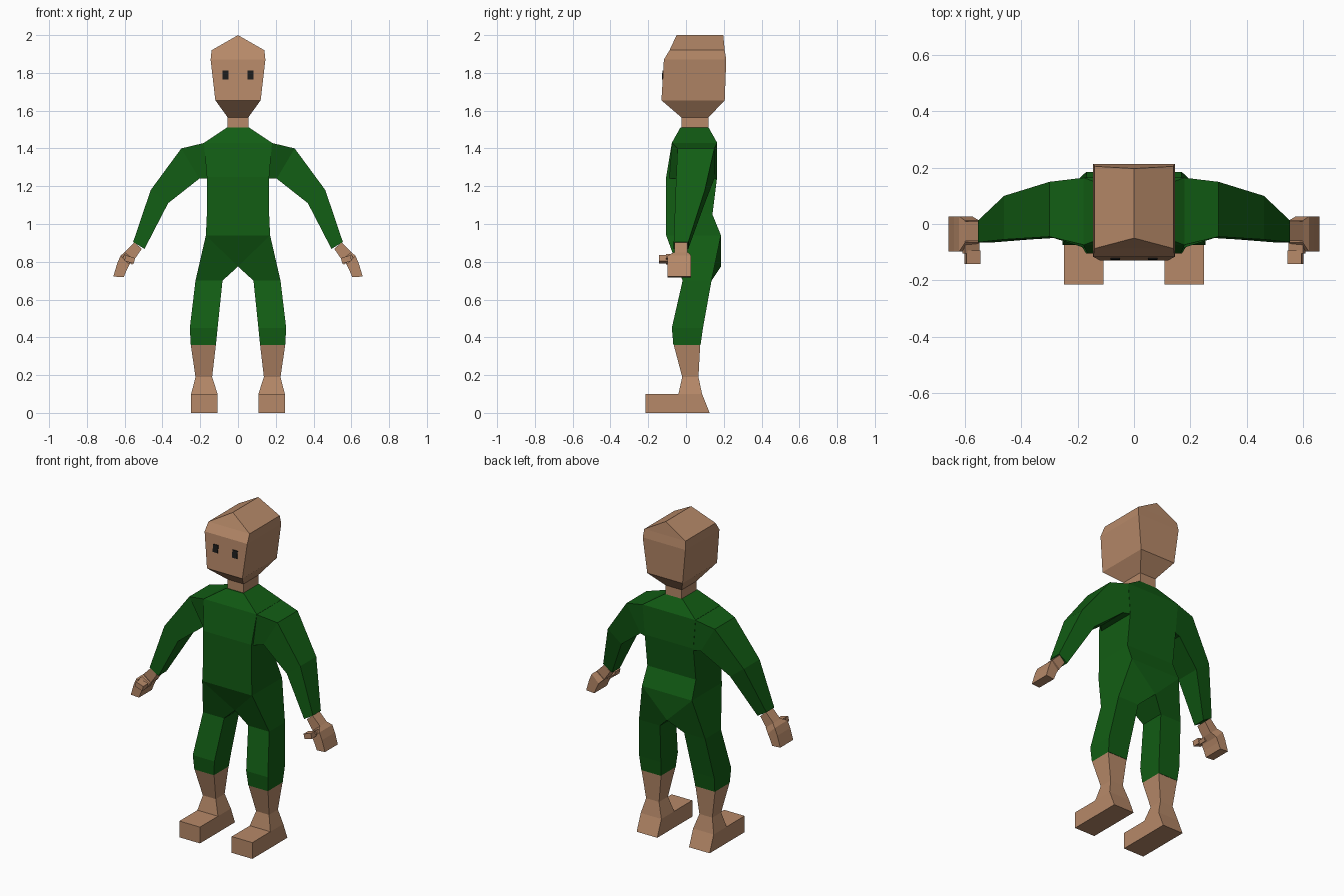
import bpy, bmesh


def material(name, rgb):
    m = bpy.data.materials.new(name)
    m.diffuse_color = (*rgb, 1)
    return m


SKIN = material("skin", (0.47, 0.25, 0.14))
GREEN = material("green cloth", (0.006, 0.11, 0.007))
DARK = material("dark eye", (0.012, 0.012, 0.012))


def ring(xi, zi, xo, zo, y0, y1, y0i=None):
    """Four corners: inner/lower edge (xi, zi) and outer/upper edge (xo, zo)."""
    y0i = y0 if y0i is None else y0i
    return [(xi, y0i, zi), (xo, y0, zo), (xo, y1, zo), (xi, y1, zi)]


def level(hw, y0, y1, z):
    return ring(-hw, z, hw, z, y0, y1)


def loft(name, rings, mat, mirror=False, caps=(True, True)):
    bm = bmesh.new()
    rows = [[bm.verts.new(p) for p in r] for r in rings]
    for a, b in zip(rows, rows[1:]):
        for i in range(4):
            j = (i + 1) % 4
            bm.faces.new((a[i], a[j], b[j], b[i]))
    if caps[0]:
        bm.faces.new(rows[0][::-1])
    if caps[1]:
        bm.faces.new(rows[-1])
    bmesh.ops.remove_doubles(bm, verts=bm.verts[:], dist=0.0005)
    bmesh.ops.recalc_face_normals(bm, faces=bm.faces[:])
    me = bpy.data.meshes.new(name)
    bm.to_mesh(me)
    bm.free()
    me.materials.append(mat)
    ob = bpy.data.objects.new(name, me)
    bpy.context.collection.objects.link(ob)
    if mirror:
        ob.modifiers.new("mirror", 'MIRROR').use_axis[0] = True
    return ob


# Head with a gabled crown, and neck
loft("head", [
    level(0.055, -0.025, 0.12, 1.565),
    ring(-0.12, 1.655, 0.12, 1.655, -0.13, 0.205),
    level(0.145, -0.117, 0.213, 1.87),
    level(0.14, -0.087, 0.205, 1.92),
    level(0.0, -0.05, 0.197, 2.0)], SKIN, caps=(True, False))
loft("neck", [level(0.055, -0.025, 0.12, z) for z in (1.50, 1.57)], SKIN)

# Eyes: thin plates following the sloping face
loft("eyes", [
    level(0.017, -0.128, -0.119, 1.765),
    level(0.017, -0.125, -0.116, 1.812)], DARK, mirror=True)
for v in bpy.data.objects["eyes"].data.vertices:
    v.co.x += 0.066

# Torso running from the crotch ridge to the collar
loft("torso", [
    level(0.0, -0.03, 0.185, 0.775),
    level(0.17, -0.105, 0.185, 0.94),
    level(0.165, -0.105, 0.14, 1.05),
    level(0.165, -0.105, 0.165, 1.25),
    level(0.18, -0.075, 0.165, 1.43),
    level(0.06, -0.03, 0.12, 1.51)], GREEN, caps=(False, True))

# Sleeves
loft("sleeve", [
    ring(0.16, 1.24, 0.175, 1.43, -0.075, 0.165, -0.09),
    ring(0.205, 1.24, 0.30, 1.40, -0.045, 0.15),
    ring(0.37, 1.11, 0.462, 1.18, -0.055, 0.10),
    ring(0.495, 0.868, 0.555, 0.905, -0.065, 0.012)],
    GREEN, mirror=True, caps=(False, True))

# Hands: wrist, palm and thumb
loft("wrist", [
    ring(0.51, 0.868, 0.548, 0.903, -0.06, 0.008),
    ring(0.55, 0.81, 0.60, 0.85, -0.06, 0.008)], SKIN, mirror=True)
loft("hand", [
    ring(0.55, 0.81, 0.60, 0.85, -0.065, 0.012),
    ring(0.575, 0.785, 0.622, 0.832, -0.098, 0.027),
    ring(0.59, 0.755, 0.64, 0.79, -0.098, 0.027),
    ring(0.605, 0.718, 0.66, 0.722, -0.098, 0.027)], SKIN, mirror=True)
loft("thumb", [
    ring(0.55, 0.805, 0.60, 0.84, -0.105, -0.05),
    ring(0.56, 0.785, 0.61, 0.82, -0.105, -0.05)], SKIN, mirror=True)
loft("thumb_tip", [
    ring(0.545, 0.82, 0.595, 0.835, -0.142, -0.095),
    ring(0.552, 0.79, 0.602, 0.805, -0.142, -0.095)], SKIN, mirror=True)

# Trouser legs with a slanted hip joint
loft("trouser_leg", [
    ring(0.0, 0.775, 0.17, 0.94, -0.105, 0.185, -0.03),
    ring(0.082, 0.70, 0.225, 0.70, -0.018, 0.135),
    ring(0.108, 0.45, 0.255, 0.45, -0.075, 0.09),
    ring(0.117, 0.36, 0.25, 0.36, -0.067, 0.077)],
    GREEN, mirror=True, caps=(False, True))

# Bare shins and feet
loft("shin", [
    ring(0.117, 0.36, 0.25, 0.36, -0.065, 0.075),
    ring(0.137, 0.19, 0.225, 0.19, -0.02, 0.066),
    ring(0.108, 0.10, 0.248, 0.10, -0.04, 0.085)],
    SKIN, mirror=True, caps=(False, False))
loft("foot", [
    ring(0.108, 0.10, 0.248, 0.10, -0.215, 0.085),
    ring(0.108, 0.0, 0.248, 0.0, -0.215, 0.125)], SKIN, mirror=True)
